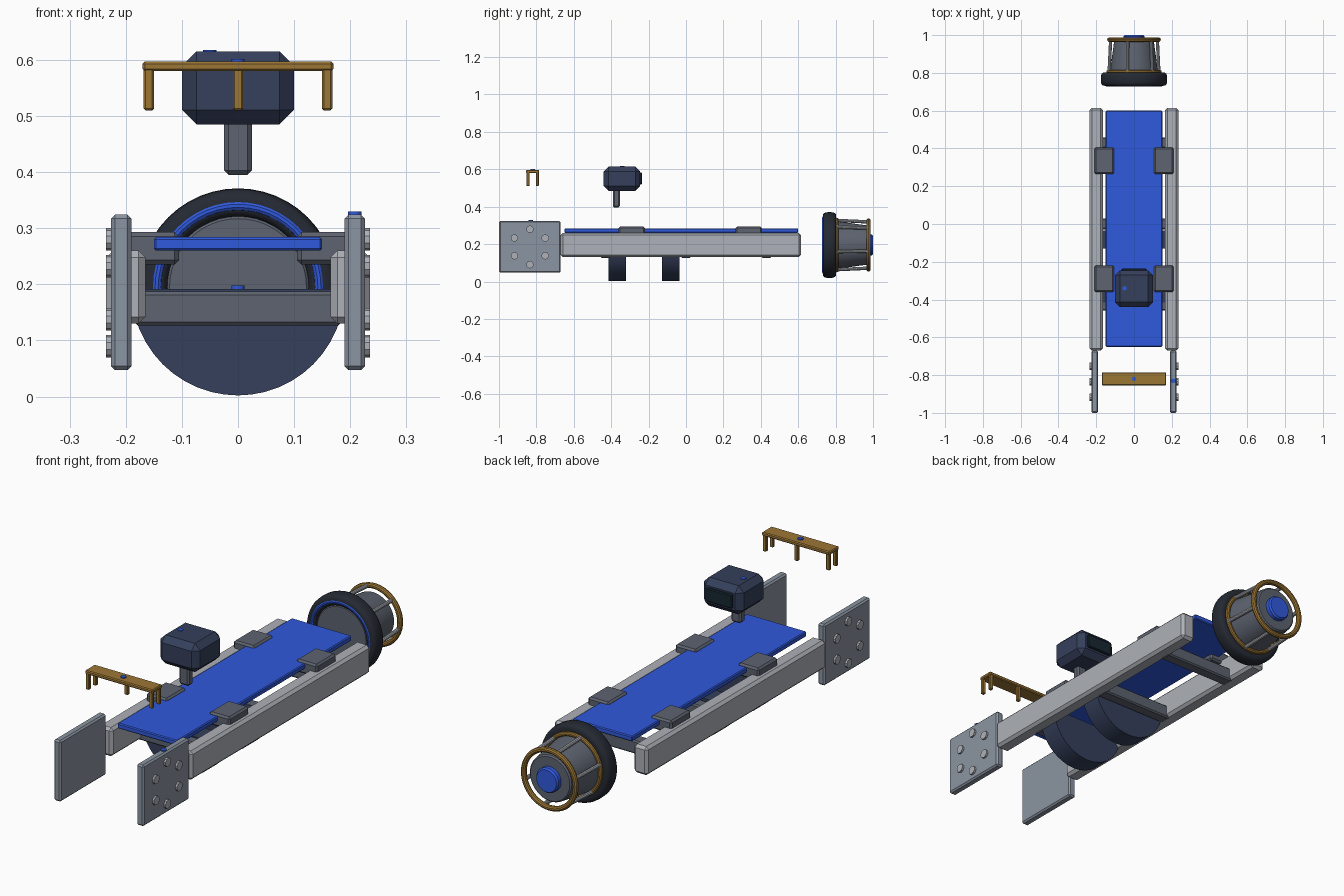
import bpy, bmesh, math
from mathutils import Matrix, Vector

if "Cube" in bpy.data.objects:
    bpy.data.objects.remove(bpy.data.objects["Cube"])


def mat(name, rgb):
    m = bpy.data.materials.new(name)
    m.diffuse_color = (*rgb, 1)
    m.use_nodes = True
    m.node_tree.nodes["Principled BSDF"].inputs["Base Color"].default_value = m.diffuse_color
    return m


BLUE = mat("blue", (0.03, 0.10, 0.72))
NAVY = mat("navy", (0.035, 0.05, 0.105))
BRONZE = mat("bronze", (0.33, 0.18, 0.035))
BLACK = mat("rubber", (0.018, 0.022, 0.032))
SCREEN = mat("screen", (0.008, 0.02, 0.03))
LIGHT = mat("light_grey", (0.42, 0.44, 0.48))
STEEL = mat("steel", (0.26, 0.30, 0.36))
DARK = mat("dark_grey", (0.11, 0.125, 0.16))


def add(name, bm, material, smooth=False):
    bmesh.ops.recalc_face_normals(bm, faces=bm.faces)
    me = bpy.data.meshes.new(name)
    bm.to_mesh(me)
    bm.free()
    ob = bpy.data.objects.new(name, me)
    bpy.context.collection.objects.link(ob)
    me.materials.append(material)
    if smooth:
        bpy.context.view_layer.objects.active = ob
        ob.select_set(True)
        bpy.ops.object.shade_smooth_by_angle(angle=math.radians(35))
        ob.select_set(False)
    return ob


def box(name, x, y, z, material, bevel=0.0):
    """Box from (min, max) ranges with chamfered edges."""
    bm = bmesh.new()
    bmesh.ops.create_cube(bm, size=1)
    for v in bm.verts:
        for i, (a, b) in enumerate((x, y, z)):
            v.co[i] = (a + b) / 2 + v.co[i] * (b - a)
    if bevel:
        bmesh.ops.bevel(bm, geom=bm.edges[:], offset=bevel, segments=1, affect='EDGES')
    return add(name, bm, material)


def rod(name, p, q, r, material, n=12):
    """Cylinder from p to q."""
    p, q = Vector(p), Vector(q)
    bm = bmesh.new()
    rot = (q - p).to_track_quat('Z', 'Y').to_matrix().to_4x4()
    bmesh.ops.create_cone(bm, cap_ends=True, segments=n, radius1=r, radius2=r,
                          depth=(q - p).length, matrix=Matrix.Translation((p + q) / 2) @ rot)
    return add(name, bm, material, n > 8)


def lathe(name, profile, material, closed=False, n=48):
    """Spin (radius, y) points about the wheel axis."""
    bm = bmesh.new()
    rings = []
    for r, y in profile:
        rings.append([bm.verts.new((r * math.cos(2 * math.pi * i / n), y,
                                    WZ + r * math.sin(2 * math.pi * i / n))) for i in range(n)])
    pairs = list(zip(rings, rings[1:] + rings[:1])) if closed else list(zip(rings, rings[1:]))
    for a, b in pairs:
        for i in range(n):
            j = (i + 1) % n
            bm.faces.new((a[i], a[j], b[j], b[i]))
    if not closed:
        bm.faces.new(rings[0])
        bm.faces.new(rings[-1])
    return add(name, bm, material, True)


def ring(name, R, y, r, material):
    pts = [(R + r * math.cos(i * math.pi / 5), y + r * math.sin(i * math.pi / 5)) for i in range(10)]
    return lathe(name, pts, material, True)


WZ = 0.195  # wheel axis height

# Frame rails, end plates with bolt circles, and belt clamps on both sides
for s, side in ((-1, "left"), (1, "right")):
    def sx(a, b):
        return tuple(sorted((s * a, s * b)))
    box(f"rail_{side}", sx(0.165, 0.235), (-0.67, 0.615), (0.13, 0.26), LIGHT, 0.012)
    box(f"end_plate_{side}", sx(0.19, 0.226), (-1.0, -0.67), (0.047, 0.324), STEEL, 0.007)
    for i in range(6):
        a = math.radians(30 + 60 * i)
        y, z = -0.835 + 0.095 * math.cos(a), 0.185 + 0.095 * math.sin(a)
        rod(f"bolt_{side}_{i}", (s * 0.22, y, z), (s * 0.235, y, z), 0.02, LIGHT, 10)
    for y, pos in ((-0.29, "front"), (0.335, "rear")):
        box(f"clamp_{pos}_{side}", sx(0.105, 0.21), (y - 0.07, y + 0.07), (0.235, 0.293), DARK, 0.008)

# Belt board and cross members
box("belt_board", (-0.15, 0.15), (-0.65, 0.6), (0.26, 0.284), BLUE, 0.004)
for i, y in enumerate((-0.43, 0.0, 0.43)):
    box(f"cross_member_{i}", (-0.185, 0.185), (y - 0.028, y + 0.028), (0.127, 0.187), DARK, 0.006)

# Half-round weights under the frame
for i, y in enumerate((-0.368, -0.082)):
    bm = bmesh.new()
    arc = [bm.verts.new((0.19 * math.cos(math.pi * k / 24), y - 0.047,
                         0.192 - 0.19 * math.sin(math.pi * k / 24))) for k in range(25)]
    f = bm.faces.new(arc)
    out = bmesh.ops.extrude_face_region(bm, geom=[f])["geom"]
    bmesh.ops.translate(bm, vec=(0, 0.094, 0), verts=[g for g in out if isinstance(g, bmesh.types.BMVert)])
    add(f"half_disc_{i}", bm, NAVY, True)

# Console head, screen and neck
box("console_head", (-0.1, 0.1), (-0.44, -0.245), (0.485, 0.615), NAVY, 0.026)
box("console_screen", (-0.065, 0.065), (-0.255, -0.235), (0.52, 0.582), SCREEN, 0.004)
box("console_neck", (-0.025, 0.025), (-0.39, -0.354), (0.395, 0.495), DARK, 0.008)

# Small bench at the front
box("bench_top", (-0.17, 0.17), (-0.855, -0.785), (0.58, 0.597), BRONZE, 0.004)
for i, (x, y) in enumerate(((-0.159, -0.845), (0.159, -0.845), (-0.159, -0.795), (0.159, -0.795), (0, -0.795))):
    box(f"bench_leg_{i}", (x - 0.009, x + 0.009), (y - 0.008, y + 0.008), (0.51, 0.585), BRONZE, 0.003)

# Blue marker studs
for i, (x, y, z) in enumerate(((0.208, -0.83, 0.324), (0, -0.37, 0.192), (-0.05, -0.34, 0.612), (0, -0.82, 0.596))):
    rod(f"marker_{i}", (x, y, z - 0.006), (x, y, z + 0.006), 0.012, BLUE)

# Rear wheel: tyre, rim ring, tapered drum, cage and hub
tyre = []
for k in range(16):
    a = 2 * math.pi * k / 16
    c, d = math.cos(a), math.sin(a)
    tyre.append((0.15 + 0.026 * math.copysign(abs(c) ** 0.6, c), 0.767 + 0.036 * math.copysign(abs(d) ** 0.7, d)))
lathe("tyre", tyre, BLACK, True)
ring("rim_ring", 0.145, 0.737, 0.009, BLUE)
lathe("drum", [(0.122, 0.742), (0.128, 0.748), (0.128, 0.80), (0.105, 0.968), (0.099, 0.974)], DARK)
ring("cage_ring_inner", 0.136, 0.806, 0.010, BRONZE)
ring("cage_ring_outer", 0.130, 0.976, 0.012, BRONZE)
for i in range(6):
    a = math.radians(-15 + 60 * i)
    c, d = math.cos(a), math.sin(a)
    rod(f"cage_bar_{i}", (0.137 * c, 0.795, WZ + 0.137 * d), (0.128 * c, 0.976, WZ + 0.128 * d), 0.009, LIGHT, 10)
lathe("hub_cap", [(0.056, 0.965), (0.056, 0.992), (0.05, 1.0)], BLUE)
